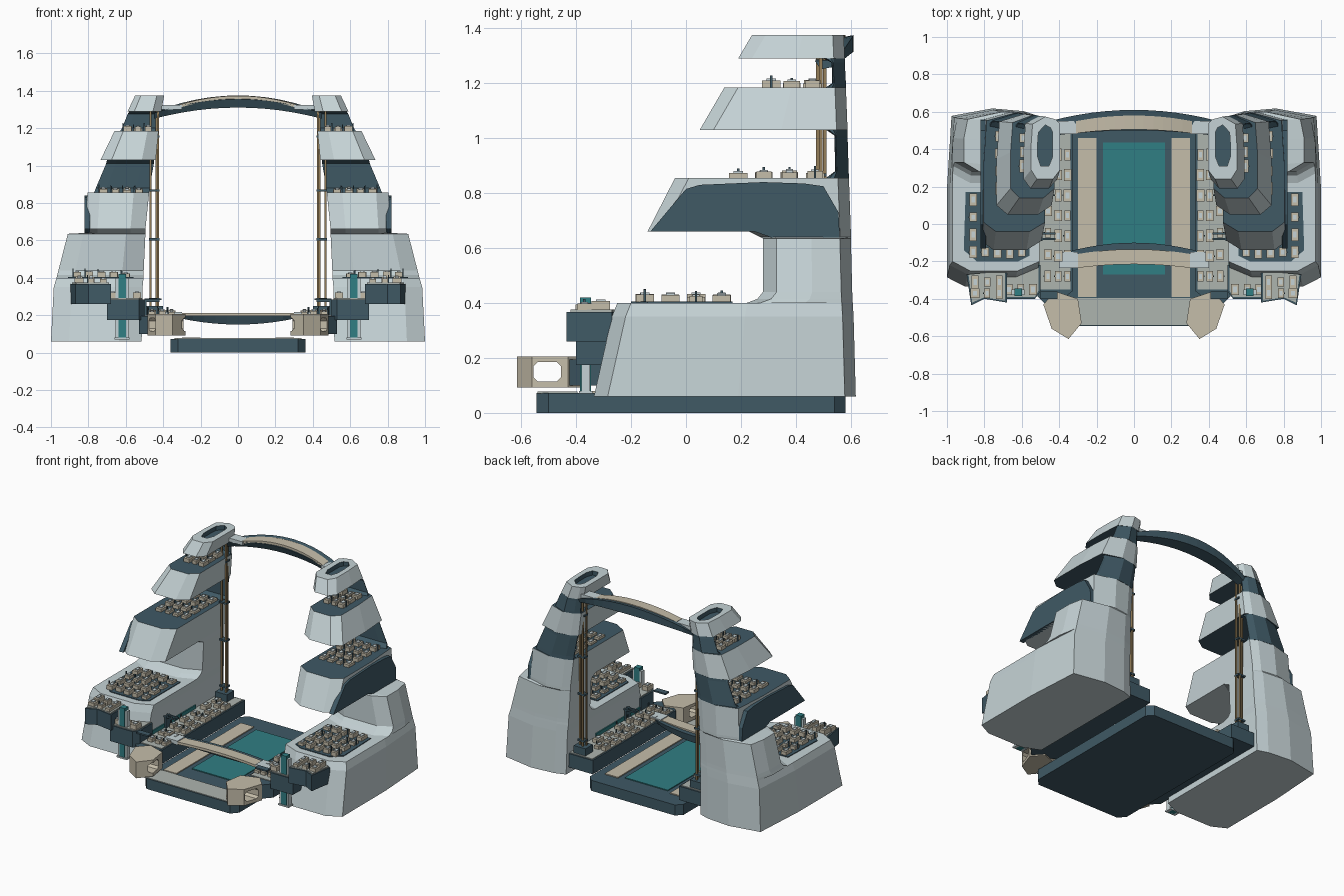
import bpy, bmesh, random
from mathutils import Vector

if "Cube" in bpy.data.objects:
    bpy.data.objects.remove(bpy.data.objects["Cube"])

random.seed(4)


def material(name, *rgb):
    m = bpy.data.materials.new(name)
    m.diffuse_color = (*rgb, 1)
    m.use_nodes = True
    m.node_tree.nodes["Principled BSDF"].inputs["Base Color"].default_value = m.diffuse_color
    return m


LIGHT = material("pale_grey", .56, .65, .67)
DARK = material("slate_blue", .05, .10, .13)
TEAL = material("teal", .03, .21, .23)
BEIGE = material("beige", .56, .51, .40)
BRONZE = material("bronze", .30, .21, .10)
SAGE = material("sage", .42, .46, .43)


def finish(name, bm, mats, mirror=False):
    bmesh.ops.remove_doubles(bm, verts=bm.verts, dist=1e-5)
    bmesh.ops.recalc_face_normals(bm, faces=bm.faces)
    me = bpy.data.meshes.new(name)
    bm.to_mesh(me)
    bm.free()
    for m in mats:
        me.materials.append(m)
    ob = bpy.data.objects.new(name, me)
    bpy.context.collection.objects.link(ob)
    if mirror:
        add_mirror(ob)
    return ob


def add_mirror(ob):
    ob.modifiers.new("mirror", 'MIRROR').use_mirror_merge = False


def loft(name, rings, mats, mirror=False, slots=None):
    """Skin closed rings of equal length, capped at both ends."""
    bm = bmesh.new()
    vs = [[bm.verts.new(p) for p in r] for r in rings]
    n = len(vs[0])
    bm.faces.new(vs[0][::-1])
    top = bm.faces.new(vs[-1])
    for k in range(len(vs) - 1):
        for i in range(n):
            j = (i + 1) % n
            f = bm.faces.new((vs[k][i], vs[k][j], vs[k + 1][j], vs[k + 1][i]))
            if slots:
                f.material_index = slots[k]
    if slots:
        top.material_index = slots[-1]
    return finish(name, bm, mats, mirror)


def slab(name, plan, z0, z1, mat, mirror=False):
    return loft(name, [[(x, y, z) for x, y in plan] for z in (z0, z1)], [mat], mirror)


def boxes(name, items, mat, mirror=False):
    """Many boxes (x0, x1, y0, y1, z0, z1) in one object."""
    bm = bmesh.new()
    for x0, x1, y0, y1, z0, z1 in items:
        vs = bmesh.ops.create_cube(bm, size=1)["verts"]
        for v in vs:
            v.co = Vector(((x0 + x1) / 2 + v.co.x * (x1 - x0),
                           (y0 + y1) / 2 + v.co.y * (y1 - y0),
                           (z0 + z1) / 2 + v.co.z * (z1 - z0)))
    me_ob = bpy.data.meshes.new(name)
    bm.to_mesh(me_ob)
    bm.free()
    me_ob.materials.append(mat)
    ob = bpy.data.objects.new(name, me_ob)
    bpy.context.collection.objects.link(ob)
    if mirror:
        add_mirror(ob)
    return ob


# Terraced towers: stacked plan rings (z, inner x, outer x, front y, back y, slot above)
def tower_ring(z, xi, xo, yf, yb):
    w, e = xo - xi, yb - .04
    c = min(.05, .3 * (e - yf))
    pts = [(xi, yf + c), (xi + .25 * w, yf), (xi + .8 * w, yf), (xo, yf + c),
           (xo, yf + c + .55 * (e - yf - c)), (xo - .05 * w, e), (xi + .5 * w, yb),
           (xi + .15 * w, yb - .015), (xi, e)]
    return [(x, y, z) for x, y in pts]


L, D = 0, 1
levels = [
    (.06, .515, 1.0, -.335, .618, L), (.35, .51, .985, -.27, .61, L),
    (.40, .505, .97, -.25, .607, L), (.40, .505, .97, .22, .607, L),
    (.415, .505, .966, .26, .606, L), (.44, .504, .96, .28, .605, L),
    (.635, .495, .91, .28, .60, L), (.64, .495, .815, .27, .60, L),
    (.66, .495, .815, .23, .60, L), (.66, .495, .815, -.14, .60, L),
    (.855, .475, .805, -.04, .593, D), (.855, .475, .77, .51, .593, D),
    (.88, .473, .76, .543, .592, D), (1.01, .45, .705, .54, .588, D),
    (1.03, .45, .70, .51, .588, D), (1.03, .44, .735, .05, .588, L),
    (1.185, .425, .66, .14, .582, D), (1.185, .43, .63, .51, .582, D),
    (1.20, .43, .62, .532, .582, D), (1.275, .425, .59, .53, .578, D),
    (1.29, .425, .58, .50, .578, D), (1.29, .41, .59, .19, .578, L),
    (1.375, .395, .55, .24, .574, L), (1.375, .435, .515, .31, .53, D),
    (1.345, .435, .515, .31, .53, D)]
loft("terraced_tower", [tower_ring(*r[:5]) for r in levels], [LIGHT, DARK], True,
     [r[5] for r in levels])

# Dark flank panel on the second tier
flank = [(-.13, .66), (0, .815), (.05, .83), (.28, .84), (.43, .835), (.5, .825),
         (.555, .73), (.56, .63), (.32, .635), (.25, .66)]
loft("flank_panel", [[(x, y, z) for y, z in flank] for x in (.79, .822)], [DARK], True)
# Dark terrace inlay on the base
slab("terrace_inlay", [(.56, -.17), (.62, -.2), (.84, -.2), (.91, -.14), (.9, .17), (.56, .17)],
     .395, .405, DARK, True)

# Central platform with pool
base = slab("platform", [(-.36, -.5), (-.32, -.545), (.32, -.545), (.36, -.5),
                         (.36, .54), (.32, .58), (-.32, .58), (-.36, .54)], 0, .073, DARK)
boxes("front_deck", [(-.34, .34, -.54, -.395, .07, .077)], SAGE)
boxes("walkway_strip", [(.2, .3, -.39, .46, .07, .08)], BEIGE, True)
boxes("pool", [(-.165, .165, -.27, .435, .07, .079)], TEAL)

# Side decks stepping outward and up
slab("inner_deck", [(.33, -.36), (.45, -.455), (.53, -.37), (.53, .55), (.33, .55)],
     .1, .195, DARK, True)
boxes("inner_deck_top", [(.34, .52, -.35, .54, .19, .2)], SAGE, True)
slab("middle_deck", [(.5, -.36), (.53, -.40), (.7, -.40), (.7, -.22), (.5, -.22)],
     .175, .285, DARK, True)
slab("middle_deck_top", [(.51, -.355), (.53, -.39), (.69, -.39), (.69, -.22), (.51, -.22)],
     .28, .292, SAGE, True)
slab("outer_deck", [(.68, -.42), (.8, -.40), (.87, -.435), (.895, -.27), (.68, -.25)],
     .26, .368, DARK, True)
slab("outer_deck_top", [(.69, -.41), (.8, -.392), (.865, -.42), (.885, -.27), (.69, -.25)],
     .36, .376, SAGE, True)
boxes("side_ledge", [(.41, .5, -.4, -.36, .28, .29), (.42, .53, -.055, -.045, .27, .28),
                     (.42, .53, -.085, -.075, .27, .28), (.49, .5, -.09, -.04, .2, .28)], DARK, True)
boxes("teal_post", [(.6, .64, -.385, -.345, .07, .42), (.505, .515, -.3, .26, .2, .225)], TEAL, True)
boxes("post_frame", [(.585, .6, -.38, -.35, .07, .40), (.64, .655, -.38, -.35, .07, .40),
                     (.58, .66, -.39, -.34, .07, .08)], LIGHT, True)

# Beige gate blocks with an opening through the side
gate = slab("gate_block", [(.28, -.53), (.35, -.615), (.44, -.56), (.485, -.43), (.42, -.36), (.3, -.4)],
            .092, .205, BEIGE)
hole = [(-.555, .13), (-.54, .115), (-.47, .115), (-.455, .13),
        (-.455, .17), (-.47, .185), (-.54, .185), (-.555, .17)]
cutter = loft("gate_cutter", [[(x, y, z) for y, z in hole] for x in (.2, .6)], [BEIGE])
cutter.hide_render = True
cutter.display_type = 'WIRE'
cut = gate.modifiers.new("opening", 'BOOLEAN')
cut.object, cut.operation = cutter, 'DIFFERENCE'
add_mirror(gate)


# Bowed bridges: rings of (y, z) sections along x
def bridge(name, half, section, mat, steps=12):
    rings = []
    for k in range(steps + 1):
        t = 2 * k / steps - 1
        rings.append([(half * t, y, z) for y, z in section(1 - t * t)])
    loft(name, rings, [mat])


bridge("upper_bridge", .45, lambda b: [(.47 + .03 * b, 1.28 + .075 * b), (.49 + .03 * b, 1.25 + .06 * b),
       (.54 + .07 * b, 1.26 + .055 * b), (.55 + .06 * b, 1.285 + .09 * b)], DARK)
bridge("upper_bridge_deck", .31, lambda b: [(.485 + .02 * b, 1.31 + .047 * b), (.55 + .03 * b, 1.31 + .047 * b),
       (.55 + .03 * b, 1.328 + .047 * b), (.485 + .02 * b, 1.326 + .047 * b)], BEIGE)
bridge("lower_bridge", .36, lambda b: [(-.23 + .06 * b, .21 - .01 * b), (-.21 + .06 * b, .195 - .045 * b),
       (-.16 + .05 * b, .195 - .045 * b), (-.15 + .05 * b, .212 - .01 * b)], DARK)
bridge("lower_bridge_deck", .3, lambda b: [(-.235 + .02 * b, .195), (-.16 + .025 * b, .195),
       (-.16 + .025 * b, .212), (-.235 + .02 * b, .212)], BEIGE)
boxes("bridge_landing", [(.3, .42, .48, .55, 1.3, 1.325), (.3, .4, -.235, -.15, .19, .218)], LIGHT, True)

# Lift rods with collars
boxes("lift_rod", [(x - .005, x + .005, y - .006, y + .006, .2, 1.29)
                   for x, y in ((.427, .48), (.437, .505), (.467, .49))], BRONZE, True)
boxes("rod_collar", [(.42, .475, .472, .512, z, z + .012) for z in (.28, .6, .86, 1.15)], DARK, True)
boxes("rod_foot", [(.4, .49, .45, .53, .19, .25)], DARK, True)

# Small buildings: grid of blocks with a framed roof and occasional mast
walls, roofs, masts = [], [], []


def settle(x0, x1, nx, y0, y1, ny, z, tall=.02):
    for i in range(nx):
        for j in range(ny):
            x = x0 + (x1 - x0) * i / max(nx - 1, 1)
            y = y0 + (y1 - y0) * j / max(ny - 1, 1)
            h = tall * random.uniform(.7, 1.4)
            a, b = random.uniform(.016, .023), random.uniform(.024, .034)
            walls.append((x - a, x + a, y - b, y + b, z - .002, z + h))
            roofs.append((x - a * .5, x + a * .5, y - b * .5, y + b * .5, z + h - .001, z + h + .006))
            if random.random() < .35:
                masts.append((x + a, x + a + .006, y - .004, y + .004, z, z + h + .018))


settle(.355, .405, 2, -.28, .37, 7, .2)
settle(.46, .49, 1, -.28, .42, 7, .2)
settle(.54, .67, 3, -.35, -.35, 1, .292, .03)
settle(.72, .85, 3, -.37, -.31, 2, .376, .025)
settle(.6, .86, 5, -.15, .13, 4, .405)
settle(.53, .72, 4, .19, .47, 4, .855)
settle(.48, .59, 3, .31, .46, 3, 1.185)
boxes("building_walls", walls, BEIGE, True)
boxes("building_roofs", roofs, LIGHT, True)
boxes("building_masts", masts, DARK, True)
